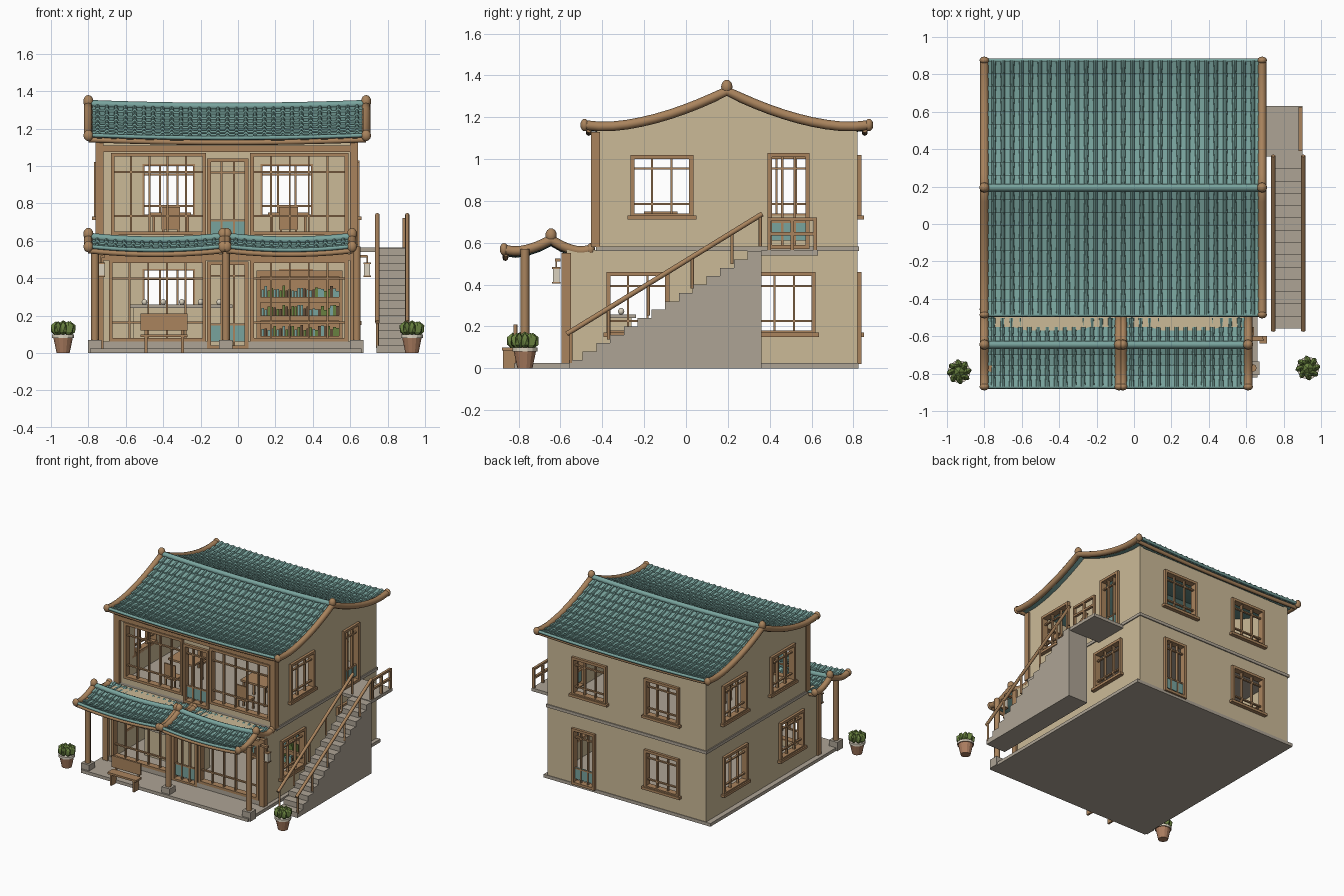
import bpy, bmesh, math, random
from mathutils import Matrix, Vector

random.seed(4)
if "Cube" in bpy.data.objects:
    bpy.data.objects.remove(bpy.data.objects["Cube"])

def material(name, *rgb):
    m = bpy.data.materials.new(name)
    m.use_nodes = True
    m.diffuse_color = (*rgb, 1)
    m.node_tree.nodes["Principled BSDF"].inputs["Base Color"].default_value = (*rgb, 1)
    return m

PLASTER = material("beige plaster", .60, .49, .31)
WOOD = material("warm wood", .40, .23, .11)
TEAL = material("teal tile", .19, .37, .34)
STONE = material("grey stone", .42, .37, .30)
LEAF = material("leaf green", .14, .22, .05)
CLAY = material("clay pot", .42, .21, .12)
CREAM = material("cream white", .70, .64, .52)
DARK = material("dark brown", .12, .07, .04)

def finish(name, bm, mat, smooth=False):
    me = bpy.data.meshes.new(name)
    bm.to_mesh(me)
    bm.free()
    me.materials.append(mat)
    for p in me.polygons:
        p.use_smooth = smooth
    ob = bpy.data.objects.new(name, me)
    bpy.context.collection.objects.link(ob)
    return ob

def boxes(name, mat, items):
    bm = bmesh.new()
    for x0, x1, y0, y1, z0, z1 in items:
        mid = Matrix.Translation(((x0 + x1) / 2, (y0 + y1) / 2, (z0 + z1) / 2))
        bmesh.ops.create_cube(bm, size=1, matrix=mid @ Matrix.Diagonal((abs(x1 - x0), abs(y1 - y0), z1 - z0, 1)))
    return finish(name, bm, mat)

def tube(name, mat, paths, r):
    cu = bpy.data.curves.new(name, "CURVE")
    cu.dimensions, cu.bevel_depth, cu.bevel_resolution, cu.use_fill_caps = "3D", r, 2, True
    for pts in paths:
        sp = cu.splines.new("POLY")
        sp.points.add(len(pts) - 1)
        for p, co in zip(sp.points, pts):
            p.co = (*co, 1)
    tmp = bpy.data.objects.new(name, cu)
    bpy.context.collection.objects.link(tmp)
    me = bpy.data.meshes.new_from_object(tmp.evaluated_get(bpy.context.evaluated_depsgraph_get()))
    bpy.data.objects.remove(tmp)
    bm = bmesh.new()
    bm.from_mesh(me)
    return finish(name, bm, mat, True)

def balls(name, mat, centres, size):
    bm = bmesh.new()
    for c in centres:
        bmesh.ops.create_uvsphere(bm, u_segments=12, v_segments=8, radius=1,
                                  matrix=Matrix.Translation(c) @ Matrix.Diagonal((*size, 1)))
    return finish(name, bm, mat, True)

# Wall planes: u runs along the wall, d points outward
XL, XR, YF, YU, YB = -.75, .63, -.57, -.43, .82
SIDES = {"front_lower": lambda u, d: (u, YF - d), "front_upper": lambda u, d: (u, YU - d),
         "back": lambda u, d: (u, YB + d), "right": lambda u, d: (XR + d, u), "left": lambda u, d: (XL - d, u)}

def on_side(side, items):
    out = []
    for u0, u1, d0, d1, z0, z1 in items:
        (xa, ya), (xb, yb) = SIDES[side](u0, d0), SIDES[side](u1, d1)
        out.append((xa, xb, ya, yb, z0, z1))
    return out

def wall(name, side, u0, u1, z0, z1, holes):
    us = sorted({u0, u1, *[h[0] for h in holes], *[h[1] for h in holes]})
    zs = sorted({z0, z1, *[h[2] for h in holes], *[h[3] for h in holes]})
    bm = bmesh.new()
    for a, b in zip(us, us[1:]):
        for c, e in zip(zs, zs[1:]):
            if not any(h[0] < (a + b) / 2 < h[1] and h[2] < (c + e) / 2 < h[3] for h in holes):
                bm.faces.new([bm.verts.new((*SIDES[side](u, -.015), z)) for u, z in ((a, c), (b, c), (b, e), (a, e))])
    bmesh.ops.remove_doubles(bm, verts=bm.verts, dist=.0001)
    mod = finish(name, bm, PLASTER).modifiers.new("thickness", "SOLIDIFY")
    mod.thickness, mod.offset = .03, 0

def window(name, side, hole, bars=2, rails=(.2, .8), sill=True, panel=0):
    u0, u1, z0, z1 = hole
    f, n, p = .01, .02, -.03
    items = [(u0 - f, u0 + f, p, n, z0, z1), (u1 - f, u1 + f, p, n, z0, z1),
             (u0 - f, u1 + f, p, n, z1 - f, z1 + f), (u0 - f, u1 + f, p, n, z0 - f, z0 + f)]
    if sill:
        items.append((u0 - .025, u1 + .025, p, .03, z0 - .02, z0))
    for i in range(1, bars + 1):
        u = u0 + (u1 - u0) * i / (bars + 1)
        items.append((u - .005, u + .005, -.015, .005, z0, z1))
    for r in rails:
        z = z0 + (z1 - z0) * r
        items.append((u0, u1, -.013, .003, z - .005, z + .005))
    boxes(name, WOOD, on_side(side, items))
    if panel:
        boxes(name + "_panel", TEAL, on_side(side, [(u0 + f, u1 - f, -.009, -.001, z0 + .03, z0 + panel)]))

# Walls with windows and doors on both storeys
LZ, UZ = (.17, .45), (.73, 1.01)
pane = lambda c, z: (c - .14, c + .14, *z)
side_door, back_door = (.40, .58, .58, 1.02), (.22, .40, .03, .45)
plan = {
    "right": {"lower": [pane(-.23, LZ), pane(.47, LZ)], "upper": [pane(-.115, UZ), side_door]},
    "left": {"lower": [pane(-.23, LZ), pane(.47, LZ)], "upper": [pane(-.115, UZ), pane(.48, UZ)]},
    "back": {"lower": [pane(-.37, LZ), back_door], "upper": [pane(-.37, UZ), pane(.26, UZ)]},
    "front_lower": {"lower": [(-.68, -.18, .07, .49), (-.155, .045, .03, .48), (.075, .58, .07, .49)]},
    "front_upper": {"upper": [(-.67, -.18, .64, 1.06), (-.155, .045, .59, 1.03), (.075, .58, .64, 1.06)]}}
for side, floors in plan.items():
    for floor, holes in floors.items():
        low, front = floor == "lower", side.startswith("front")
        span = (XL, XR) if side in ("back", "front_lower", "front_upper") else (YF if low else YU, YB)
        wall(f"{side}_{floor}_wall", side, *span, *((.025, .56) if low else (.58, 1.13)), holes)
        for i, h in enumerate(holes):
            door = h[2] < .6 and h[2] > .5 or h[2] < .05
            name = f"{side}_{floor}_{'door' if door else 'window'}_{i}"
            if door:
                window(name, side, h, 2, (.27, .85), False, .12)
            else:
                window(name, side, h, 4 if front else 2, (.22, .78) if front else (.2, .8), not front)

# Floors, plinth and the band between storeys
boxes("ground_slab", STONE, [(-.79, .66, -.82, YB + .005, 0, .025)])
boxes("front_plinth", STONE, [(XL, -.165, YF - .015, YF, .025, .06), (.055, XR, YF - .015, YF, .025, .06)])
boxes("storey_band", STONE, [(XL - .008, XR + .008, YU, YB + .008, .56, .583)])
boxes("lower_storey_top", PLASTER, [(XL, XR, YF, YU, .55, .565)])

# Front timber frame
for name, y, z0, z1 in (("lower", YF, .025, .55), ("upper", YU, .58, 1.13)):
    posts = [(x - .022, x + .022, y - .025, y + .02, z0, z1) for x in (XL + .01, XR - .01)]
    boxes(name + "_front_posts", WOOD, posts + [(XL, XR, y - .02, y + .01, z1 - .055, z1 - .02)])

def roof(name, x0, x1, yr, zr, front, back, drop, pivot, sag, cols, rows):
    mid, half, step = (x0 + x1) / 2, (x1 - x0) / 2, (x1 - x0) / cols
    def at(x, t, s, up=0):
        q = abs(1 - t / pivot) ** 1.7
        return Vector((x, yr + s * t * (front if s < 0 else back),
                       zr - drop * (1 - q) + sag * ((x - mid) / half) ** 2 + up))
    bm = bmesh.new()
    face = lambda pts: bm.faces.new([bm.verts.new(p) for p in pts])
    arch = [(math.cos(a), math.sin(a)) for a in (math.pi * k / 4 for k in range(5))]
    for s in (-1, 1):
        for j in range(rows):
            t0, t1 = j / rows, (j + 1) / rows
            for i in range(cols + 1):
                x = x0 + i * step
                # Flat pan tile, its lower lip and the soffit
                if i < cols:
                    e = x + step
                    face([at(x, t0, s), at(e, t0, s), at(e, t1, s, .01), at(x, t1, s, .01)])
                    face([at(x, t1, s, .01), at(e, t1, s, .01), at(e, t1, s), at(x, t1, s)])
                    face([at(x, t0, s, -.012), at(x, t1, s, -.012), at(e, t1, s, -.012), at(e, t0, s, -.012)])
                # Round cover tile
                upper = [at(x + .010 * c, t0, s, .012 * h) for c, h in arch]
                lower = [at(x + .013 * c, t1, s, .008 + .015 * h) for c, h in arch]
                for k in range(4):
                    face([upper[k], upper[k + 1], lower[k + 1], lower[k]])
                face(lower)
    finish(name + "_tiles", bm, TEAL)
    xs = [x0 + (x1 - x0) * k / 12 for k in range(13)]
    ts = [k / 10 for k in range(11)]
    tube(name + "_ridge", TEAL, [[at(x, 0, 1, .008) for x in xs]], .02)
    tube(name + "_eave_edges", TEAL, [[at(x, 1, s, .002) for x in xs] for s in (-1, 1)], .011)
    tube(name + "_eave_boards", WOOD, [[at(x, .97, s, -.02) for x in xs] for s in (-1, 1)], .014)
    tube(name + "_barge_poles", WOOD, [[at(x, t, -1) for t in ts[::-1]] + [at(x, t, 1) for t in ts[1:]]
                                       for x in (x0, x1)], .023)
    balls(name + "_ridge_knobs", WOOD, [at(x, 0, 1, .02) for x in (x0, x1)], (.027, .027, .034))
    balls(name + "_eave_knobs", WOOD, [at(x, 1, s) for x in (x0, x1) for s in (-1, 1)], (.026, .02, .03))
    return at

top = roof("main_roof", -.8, .685, .195, 1.31, .68, .68, .17, .86, .015, 30, 10)
roof("left_porch_roof", -.8, -.08, -.645, .595, .225, .19, .055, .75, .02, 15, 4)
roof("right_porch_roof", -.06, .61, -.645, .595, .225, .19, .055, .75, .02, 14, 4)

# Gable walls under the main roof
for name, x in (("left_gable", XL + .015), ("right_gable", XR - .015)):
    bm = bmesh.new()
    rim = [top(x, abs(k) / 8 * .91, math.copysign(1, k), -.012) for k in range(-8, 9)]
    bm.faces.new([bm.verts.new(p) for p in [(x, YU, 1.12), *rim, (x, YB, 1.12)]])
    mod = finish(name, bm, PLASTER).modifiers.new("thickness", "SOLIDIFY")
    mod.thickness, mod.offset = .03, 0

# Porch columns with stone feet
COLS = (-.765, -.065, .635)
tube("porch_columns", WOOD, [[(x, -.77, .05), (x, -.77, .57)] for x in COLS], .021)
boxes("column_feet", STONE, [(x - .036, x + .036, -.806, -.734, 0, .07) for x in COLS])

# Lanterns on brackets
for name, x, wallx in (("left_lantern", -.73, XL + .04), ("right_lantern", .69, XR)):
    boxes(name + "_frame", WOOD, [(x - .02, x + .02, -.64, -.60, z, z + .008) for z in (.405, .475)]
          + [(x - .004, x + .004, -.624, -.616, .48, .52), (min(x, wallx), max(x, wallx), -.626, -.6, .51, .525)])
    boxes(name + "_paper", CREAM, [(x - .016, x + .016, -.636, -.604, .413, .475)])

# Outside stair, landing and rails
boxes("stair_steps", STONE, [(.74, .91, -.56 + .0657 * i, -.56 + .0657 * (i + 1), 0, .04 * (i + 1)) for i in range(14)])
boxes("stair_landing", STONE, [(XR, .90, .36, .63, .54, .565)])
slope = lambda y: .17 + (y + .56) * .614
tube("stair_handrails", WOOD, [[(x, -.57, slope(-.57)), (x, .365, slope(.365))] for x in (.745, .905)], .012)
tube("stair_balusters", WOOD, [[(x, y, slope(y) - .15), (x, y, slope(y))] for x in (.745, .905)
                               for y in (-.55, -.37, -.18, .03, .22, .355)], .008)
boxes("landing_rail", WOOD, [(.88, .9, .39, .625, z, z + .016) for z in (.635, .705)]
      + [(.88, .9, y, y + .016, .565, .71) for y in (.39, .5, .609)])

# Bench in front of the porch
boxes("bench", WOOD, [(-.52, -.27, -.88, -.81, .085, .1), (-.52, -.27, -.825, -.81, .12, .21)]
      + [(x, x + .015, -.875, -.815, 0, .085) for x in (-.5, -.305)]
      + [(x, x + .015, -.815, -.805, .09, .21) for x in (-.5, -.305)])

# Potted plants
for name, x, y in (("left_plant", -.935, -.79), ("right_plant", .93, -.77)):
    bm = bmesh.new()
    for r0, r1, z0, z1 in ((.036, .053, 0, .08), (.06, .06, .08, .098)):
        bmesh.ops.create_cone(bm, cap_ends=True, segments=14, radius1=r0, radius2=r1, depth=z1 - z0,
                              matrix=Matrix.Translation((x, y, (z0 + z1) / 2)))
    pot = finish(name + "_pot", bm, CLAY)
    pot.data.materials.append(CREAM)
    for p in pot.data.polygons:
        p.material_index = int(p.center.z > .081)
    bm = bmesh.new()
    for k in range(8):
        a = k * math.pi / 4
        m = Matrix.Translation((x + .038 * math.cos(a), y + .038 * math.sin(a), .13)) @ Matrix.Rotation(a + .4, 4, "Z")
        bmesh.ops.create_icosphere(bm, subdivisions=1, radius=1, matrix=m @ Matrix.Diagonal((.034, .019, .04, 1)))
    bmesh.ops.create_icosphere(bm, subdivisions=1, radius=.035, matrix=Matrix.Translation((x, y, .14)))
    finish(name + "_leaves", bm, LEAF)

# Bookcase with books
boxes("bookcase", WOOD, [(.1, .56, .06, .08, .03, .44), (.1, .12, -.02, .08, .03, .44), (.54, .56, -.02, .08, .03, .44)]
      + [(.1, .56, -.02, .08, z, z + .03) for z in (.06, .17, .27, .41)])
books = {"teal": (TEAL, []), "green": (LEAF, []), "brown": (DARK, [])}
for z in (.09, .2, .3):
    for k in range(26):
        x = .125 + k * .016
        books[random.choice(list(books))][1].append((x, x + .014, 0, .06, z, z + random.uniform(.03, .06)))
for name, (mat, items) in books.items():
    boxes(name + "_books", mat, items)

# Shop counter and cups
boxes("counter_body", PLASTER, [(-.56, -.06, -.36, -.26, .025, .24)])
boxes("counter_top", STONE, [(-.58, -.03, -.38, -.24, .24, .258)])
balls("cups", CREAM, [(x, -.31, .272) for x in (-.5, -.4, -.3, -.2, -.1)], (.015, .015, .016))

# Upstairs tables and chairs
for name, x in (("left", -.36), ("right", .27)):
    boxes(name + "_table", WOOD, [(x - .11, x + .11, -.2, -.04, .735, .75)]
          + [(x + a - .007, x + a + .007, b, b + .014, .583, .735) for a in (-.09, .09) for b in (-.19, -.065)])
    for tag, y, back in (("front", -.29, -.33), ("rear", .05, .09)):
        boxes(f"{name}_{tag}_chair", WOOD, [(x - .05, x + .05, y - .045, y + .045, .66, .675),
              (x - .05, x + .05, back - .006, back + .006, .675, .78)]
              + [(x + a - .006, x + a + .006, y + b - .006, y + b + .006, .583, .66) for a in (-.04, .04) for b in (-.035, .035)])
